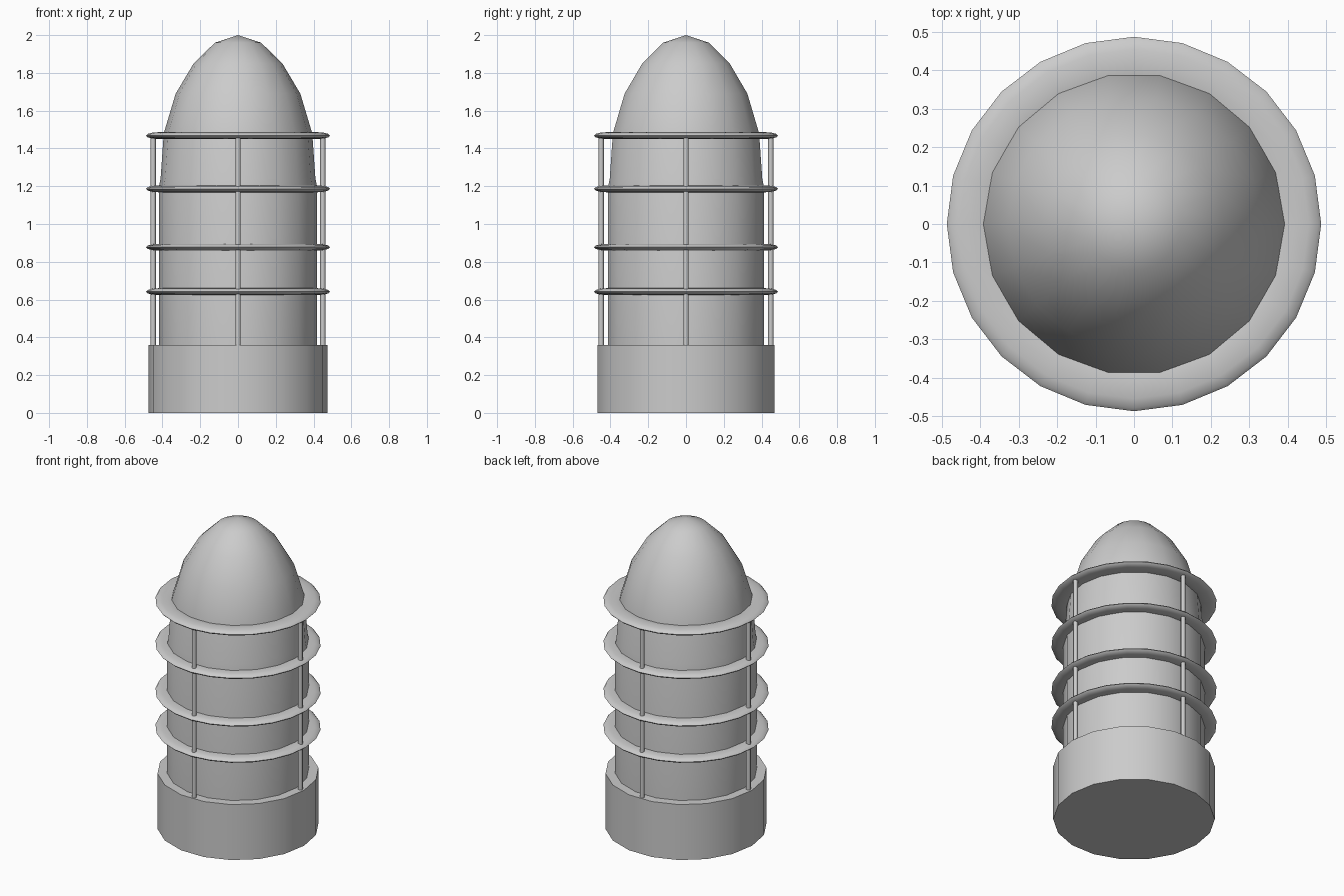
import bpy, bmesh
from math import sin, cos, pi, radians

if "Cube" in bpy.data.objects:
    bpy.data.objects.remove(bpy.data.objects["Cube"])


def finish(name, bm, angle=35):
    bmesh.ops.remove_doubles(bm, verts=bm.verts, dist=1e-5)
    bmesh.ops.recalc_face_normals(bm, faces=bm.faces)
    mesh = bpy.data.meshes.new(name)
    bm.to_mesh(mesh)
    bm.free()
    obj = bpy.data.objects.new(name, mesh)
    bpy.context.collection.objects.link(obj)
    bpy.ops.object.select_all(action='DESELECT')
    obj.select_set(True)
    bpy.context.view_layer.objects.active = obj
    bpy.ops.object.shade_smooth_by_angle(angle=radians(angle))
    return obj


def lathe(name, profile, sides, closed=False, angle=35):
    """Revolve a list of (radius, z) points around the z axis."""
    bm = bmesh.new()
    rings = [[bm.verts.new((r * cos(2 * pi * i / sides), r * sin(2 * pi * i / sides), z))
              for i in range(sides)] if r > 0 else [bm.verts.new((0, 0, z))] * sides
             for r, z in profile]
    pairs = list(zip(rings, rings[1:]))
    if closed:
        pairs.append((rings[-1], rings[0]))
    for a, b in pairs:
        for i in range(sides):
            j = (i + 1) % sides
            loop = list(dict.fromkeys((a[i], a[j], b[j], b[i])))
            bm.faces.new(loop)
    return finish(name, bm, angle)


# Base drum
lathe("base", [(0, 0), (0.475, 0), (0.475, 0.36), (0, 0.36)], 18)

# Lens: straight body with a tall rounded cap
lathe("lens", [(0, 0.34), (0.418, 0.34), (0.418, 1.2), (0.41, 1.24), (0.393, 1.48),
               (0.33, 1.69), (0.235, 1.85), (0.122, 1.96), (0, 2.0)], 18)

# Flattened guard rings
section = [(cos(2 * pi * k / 12), sin(2 * pi * k / 12)) for k in range(12)]
for n, z in enumerate((0.642, 0.877, 1.186, 1.468)):
    lathe(f"guard_ring_{n + 1}", [(0.422 + 0.065 * u, z + 0.018 * v) for u, v in section],
          24, closed=True, angle=60)

# Four upright guard bars
for n in range(4):
    a = n * pi / 2
    bar = lathe(f"guard_bar_{n + 1}", [(0, 0.35), (0.014, 0.35), (0.014, 1.468), (0, 1.468)],
                8, angle=50)
    bar.location = (0.449 * cos(a), 0.449 * sin(a), 0)
